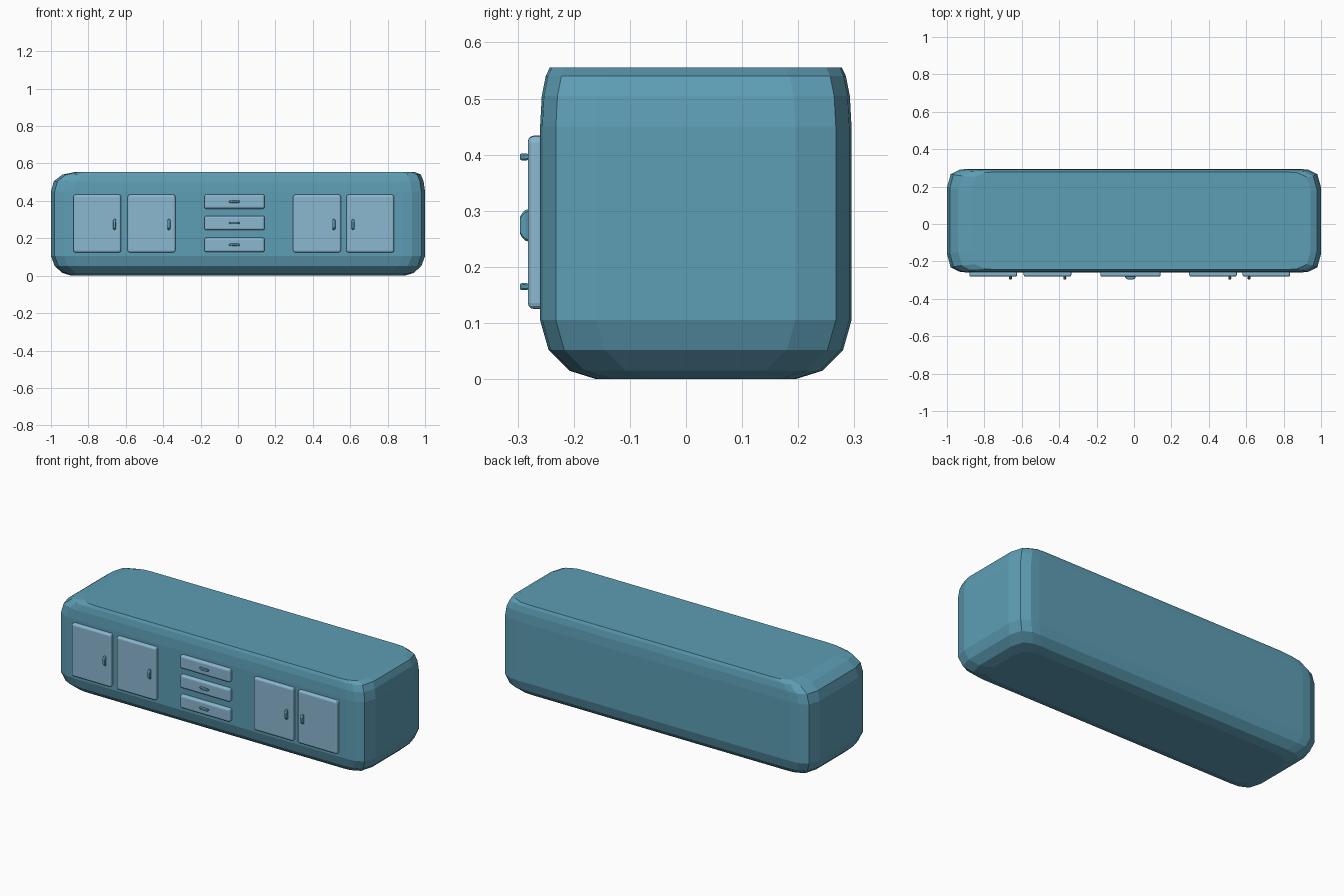
import bpy
import bmesh

cube = bpy.data.objects.get("Cube")
if cube:
    bpy.data.objects.remove(cube, do_unlink=True)


def material(name, rgb):
    m = bpy.data.materials.new(name)
    m.use_nodes = True
    m.diffuse_color = (*rgb, 1)
    m.node_tree.nodes["Principled BSDF"].inputs["Base Color"].default_value = (*rgb, 1)
    return m


TEAL = material("teal blue", (0.11, 0.34, 0.46))
PALE = material("pale blue", (0.26, 0.48, 0.64))


def finish(bm, name, mat):
    bmesh.ops.recalc_face_normals(bm, faces=bm.faces)
    mesh = bpy.data.meshes.new(name)
    bm.to_mesh(mesh)
    bm.free()
    mesh.materials.append(mat)
    obj = bpy.data.objects.new(name, mesh)
    bpy.context.collection.objects.link(obj)
    return obj


# Cabinet body: rounded plan outlines lofted upward
CORNER = [(0, 0.1), (0.02, 0.028), (0.07, 0.004), (0.12, 0)]


def outline(left, right, front, back):
    pts = []
    for x, sx, y, sy, flip in ((right, -1, back, -1, False), (left, 1, back, -1, True),
                               (left, 1, front, 1, False), (right, -1, front, 1, True)):
        for dx, dy in (CORNER[::-1] if flip else CORNER):
            pts.append((x + sx * dx, y + sy * dy))
    return pts


# height, then inset at the -x end, at the +x end, and at front and back
LEVELS = [(0.0, 0.11, 0.11, 0.10), (0.015, 0.06, 0.06, 0.052), (0.052, 0.02, 0.02, 0.015),
          (0.105, 0, 0, 0), (0.45, 0, 0, 0), (0.505, 0.015, 0.008, 0.003),
          (0.54, 0.06, 0.022, 0.01), (0.555, 0.13, 0.055, 0.017)]
bm = bmesh.new()
rings = []
for z, low, high, side in LEVELS:
    pts = outline(-1 + low, 1 - high, -0.26 + side, 0.295 - side)
    rings.append([bm.verts.new((x, y, z)) for x, y in pts])
for a, b in zip(rings, rings[1:]):
    for i in range(len(a)):
        j = (i + 1) % len(a)
        bm.faces.new((a[i], a[j], b[j], b[i]))
bm.faces.new(rings[0])
bm.faces.new(rings[-1])
finish(bm, "cabinet_body", TEAL)


# Doors and drawer fronts: thin panels with rounded edges
def panel(name, x0, x1, z0, z1):
    bm = bmesh.new()
    bmesh.ops.create_cube(bm, size=1)
    for v in bm.verts:
        v.co = ((x0 + x1) / 2 + v.co.x * (x1 - x0), -0.266 + v.co.y * 0.032,
                (z0 + z1) / 2 + v.co.z * (z1 - z0))
    obj = finish(bm, name, PALE)
    bev = obj.modifiers.new("rounded edges", 'BEVEL')
    bev.width = 0.011
    bev.segments = 3


# Handles: small grips that taper away from the panel
def handle(name, x, z, wide, tall):
    bm = bmesh.new()
    rows = []
    for y, long_scale, thin_scale in ((-0.278, 1, 0.7), (-0.286, 0.95, 1), (-0.292, 0.75, 1), (-0.296, 0.5, 0.7)):
        sx, sz = (long_scale, thin_scale) if wide > tall else (thin_scale, long_scale)
        w, h = wide * sx / 2, tall * sz / 2
        c = min(w, h) * 0.5
        rows.append([bm.verts.new((x + px, y, z + pz)) for px, pz in (
            (w, h - c), (w - c, h), (c - w, h), (-w, h - c),
            (-w, c - h), (c - w, -h), (w - c, -h), (w, c - h))])
    for a, b in zip(rows, rows[1:]):
        for i in range(8):
            j = (i + 1) % 8
            bm.faces.new((a[i], a[j], b[j], b[i]))
    bm.faces.new(rows[0])
    bm.faces.new(rows[-1])
    finish(bm, name, TEAL)


DOORS = [("outer_right", -0.88, -0.66), ("inner_right", -0.59, -0.37),
         ("inner_left", 0.295, 0.512), ("outer_left", 0.58, 0.615)]
for side, x0, grip in DOORS:
    panel(side + "_door", x0, x0 + 0.255, 0.125, 0.433)
    handle(side + "_door_handle", grip, 0.274, 0.016, 0.058)

for level, z in (("lower", 0.165), ("middle", 0.282), ("upper", 0.396)):
    panel(level + "_drawer", -0.18, 0.143, z - 0.038, z + 0.038)
    handle(level + "_drawer_handle", -0.019, z, 0.058, 0.013)
